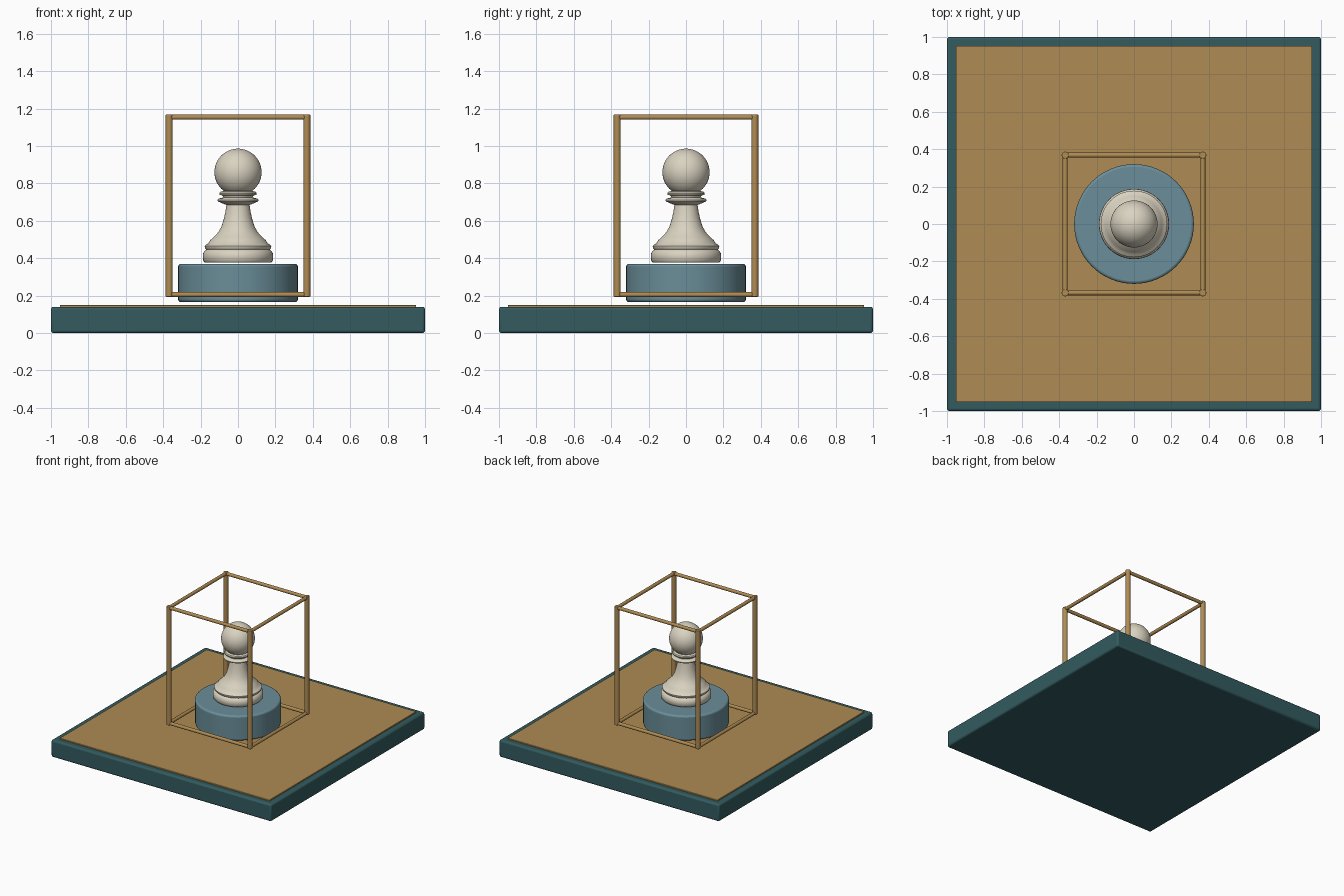
import bpy, math
from mathutils import Vector

cube = bpy.data.objects.get("Cube")
if cube:
    bpy.data.objects.remove(cube, do_unlink=True)


def material(name, rgb):
    m = bpy.data.materials.new(name)
    m.use_nodes = True
    m.diffuse_color = (*rgb, 1)
    bsdf = next(n for n in m.node_tree.nodes if n.type == 'BSDF_PRINCIPLED')
    bsdf.inputs["Base Color"].default_value = (*rgb, 1)
    return m


TEAL = material("dark teal", (0.033, 0.105, 0.115))
GOLD = material("brass", (0.43, 0.26, 0.087))
BLUE = material("slate blue", (0.145, 0.27, 0.32))
CREAM = material("ivory", (0.70, 0.65, 0.53))


def finish(name, mat, bevel=0, smooth=True):
    ob = bpy.context.object
    ob.name = name
    ob.data.materials.append(mat)
    bpy.ops.object.transform_apply(location=False, rotation=True, scale=True)
    if bevel:
        mod = ob.modifiers.new("Bevel", 'BEVEL')
        mod.width = bevel
        mod.segments = 3
        mod.limit_method = 'ANGLE'
    if smooth:
        bpy.ops.object.shade_smooth_by_angle(angle=math.radians(40))
    return ob


def slab(name, size, z0, z1, mat, bevel):
    bpy.ops.mesh.primitive_cube_add(size=1, location=(0, 0, (z0 + z1) / 2))
    bpy.context.object.scale = (size, size, z1 - z0)
    finish(name, mat, bevel)


def rod(name, a, b, radius):
    a, b = Vector(a), Vector(b)
    bpy.ops.mesh.primitive_cylinder_add(vertices=16, radius=radius,
                                        depth=(b - a).length, location=(a + b) / 2)
    bpy.context.object.rotation_euler = (b - a).to_track_quat('Z', 'Y').to_euler()
    finish(name, GOLD, 0.004)


# Board and its top panel
slab("base_board", 2, 0, 0.14, TEAL, 0.014)
slab("top_panel", 1.906, 0.135, 0.15, GOLD, 0.004)

# Round plinth
bpy.ops.mesh.primitive_cylinder_add(vertices=64, radius=0.32, depth=0.205,
                                    location=(0, 0, 0.2675))
finish("plinth", BLUE, 0.014)

# Open frame: four posts, rails at the bottom and top
H, LOW, HIGH = 0.368, 0.206, 1.154
corners = [(-H, -H), (H, -H), (H, H), (-H, H)]
for i, c in enumerate(corners):
    n = corners[(i + 1) % 4]
    rod(f"post_{i + 1}", (*c, LOW - 0.012), (*c, HIGH + 0.014), 0.019)
    for level, z in (("bottom", LOW), ("top", HIGH)):
        rod(f"{level}_rail_{i + 1}", (*c, z), (*n, z), 0.0135)

# Turned pawn body: radius, height
profile = [
    (0, 0.378), (0.178, 0.378), (0.186, 0.387), (0.188, 0.41), (0.186, 0.428),
    (0.176, 0.441), (0.169, 0.446), (0.177, 0.455), (0.178, 0.465), (0.168, 0.475),
    (0.158, 0.48), (0.150, 0.495), (0.128, 0.515), (0.105, 0.54), (0.088, 0.57),
    (0.076, 0.61), (0.067, 0.65), (0.062, 0.685), (0.080, 0.692), (0.108, 0.704),
    (0.110, 0.712), (0.102, 0.719), (0.078, 0.725), (0.082, 0.735), (0.098, 0.739),
    (0.100, 0.747), (0.095, 0.755), (0.070, 0.762), (0, 0.765)]
SEG = 48
verts, faces = [], []
for r, z in profile[1:-1]:
    for k in range(SEG):
        t = math.tau * k / SEG
        verts.append((r * math.cos(t), r * math.sin(t), z))
rings = len(profile) - 2
for j in range(rings - 1):
    for k in range(SEG):
        n = (k + 1) % SEG
        faces.append((j * SEG + k, j * SEG + n, (j + 1) * SEG + n, (j + 1) * SEG + k))
faces.append(tuple(reversed(range(SEG))))
faces.append(tuple(range((rings - 1) * SEG, rings * SEG)))
mesh = bpy.data.meshes.new("pawn_body")
mesh.from_pydata(verts, [], faces)
body = bpy.data.objects.new("pawn_body", mesh)
bpy.context.collection.objects.link(body)
bpy.ops.object.select_all(action='DESELECT')
body.select_set(True)
bpy.context.view_layer.objects.active = body
finish("pawn_body", CREAM)

# Pawn head
bpy.ops.mesh.primitive_uv_sphere_add(segments=48, ring_count=24, radius=0.126,
                                     location=(0, 0, 0.86))
finish("pawn_head", CREAM)
